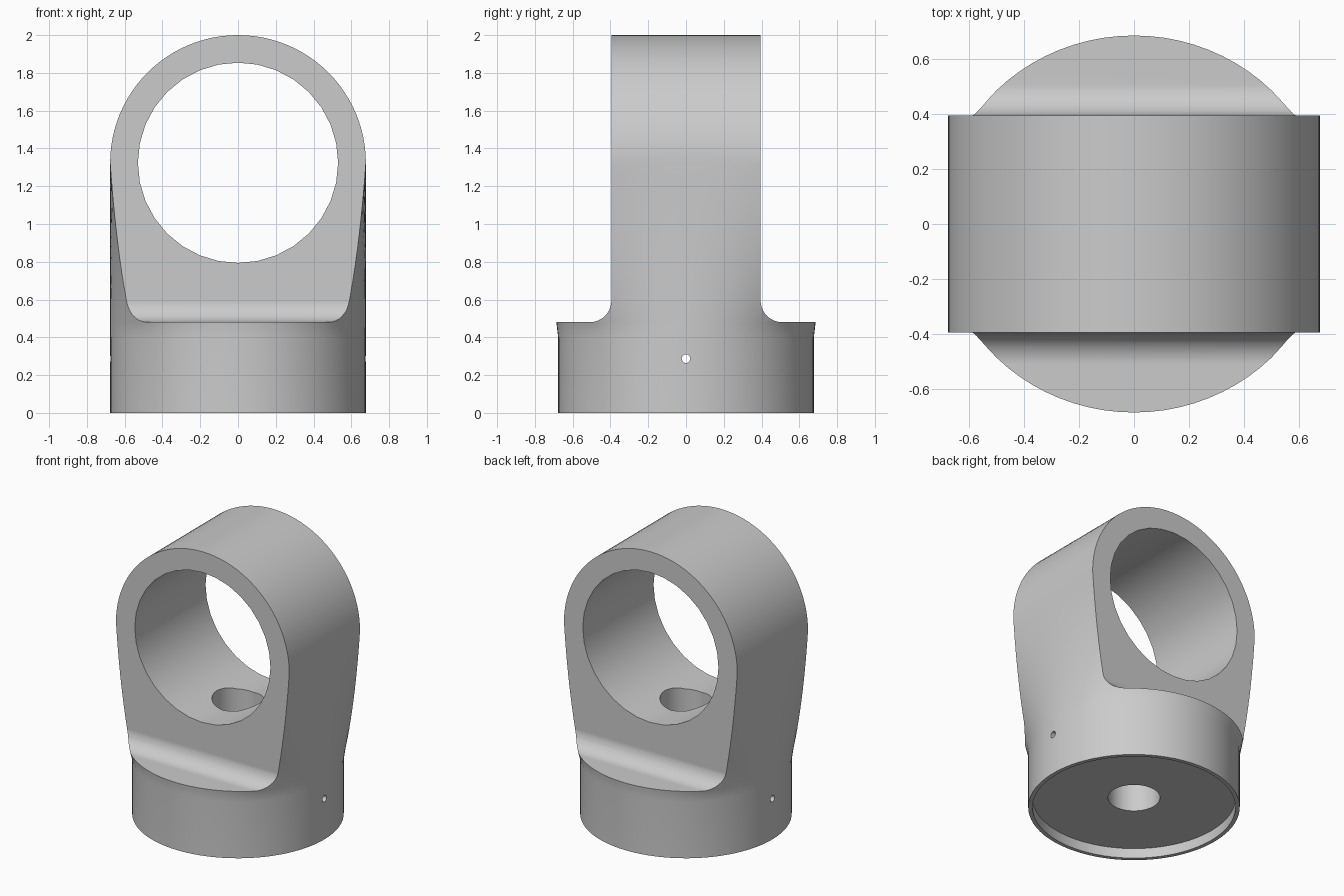
import bpy, bmesh, math
from mathutils import Matrix

cube = bpy.data.objects.get("Cube")
if cube:
    bpy.data.objects.remove(cube, do_unlink=True)

R = 0.677          # base and eye radius
EYE_Z = 1.324      # height of the eye centre
EYE_R = 0.53       # bore radius
HALF = 0.395       # half thickness of the eye
STEP_Z = 0.48      # height of the shoulders
FILLET = 0.115
BLEND_Z = 0.4      # round base starts turning into the flat-sided eye
SEG = 80

grey = bpy.data.materials.new("plain grey metal")
grey.use_nodes = True
grey.diffuse_color = (0.6, 0.6, 0.6, 1)
grey.node_tree.nodes["Principled BSDF"].inputs["Base Color"].default_value = (0.6, 0.6, 0.6, 1)


def make_object(name, bm):
    bmesh.ops.recalc_face_normals(bm, faces=bm.faces)
    mesh = bpy.data.meshes.new(name)
    bm.to_mesh(mesh)
    bm.free()
    mesh.materials.append(grey)
    obj = bpy.data.objects.new(name, mesh)
    bpy.context.collection.objects.link(obj)
    return obj


def cylinder(name, radius, depth, centre, axis, sides):
    bm = bmesh.new()
    turn = {"X": Matrix.Rotation(math.pi / 2, 4, "Y"),
            "Y": Matrix.Rotation(math.pi / 2, 4, "X"),
            "Z": Matrix()}[axis]
    bmesh.ops.create_cone(bm, cap_ends=True, segments=sides, radius1=radius,
                          radius2=radius, depth=depth,
                          matrix=Matrix.Translation(centre) @ turn)
    return make_object(name, bm)


def section(z, blend, x_scale):
    """Horizontal outline between a circle and a straight-sided shape."""
    pts = []
    for i in range(SEG):
        a = 2 * math.pi * i / SEG
        c, s = math.cos(a), math.sin(a)
        flat = math.copysign(min(1, abs(c) / 0.7), c)
        x = R * (c + (flat - c) * blend) * x_scale
        y = R * s * (1 + 0.12 * blend)
        pts.append((x, y, z))
    return pts


def lofted_body():
    """Round base, blended neck and half-round top."""
    rings = [section(0, 0, 1)]
    steps = 12
    for k in range(steps + 1):
        t = k / steps
        rings.append(section(BLEND_Z + (EYE_Z - BLEND_Z) * t, t * (1.35 - 0.35 * t), 1))
    arc = 24
    for k in range(1, arc + 1):
        a = math.radians(89.5) * k / arc
        rings.append(section(EYE_Z + (2 - EYE_Z) * math.sin(a), 1, math.cos(a)))
    bm = bmesh.new()
    loops = [[bm.verts.new(p) for p in ring] for ring in rings]
    for low, high in zip(loops, loops[1:]):
        for i in range(SEG):
            j = (i + 1) % SEG
            bm.faces.new((low[i], low[j], high[j], high[i]))
    bm.faces.new(loops[0][::-1])
    bm.faces.new(loops[-1])
    return make_object("eye_mount_body", bm)


def side_envelope():
    """Side profile with filleted shoulders, extruded across the width."""
    half = [(0.9, -0.1), (0.9, STEP_Z)]
    for k in range(11):
        a = math.radians(270 - 9 * k)
        half.append((HALF + FILLET * (1 + math.cos(a)), STEP_Z + FILLET * (1 + math.sin(a))))
    half.append((HALF, 2.2))
    outline = half + [(-y, z) for y, z in reversed(half)]
    bm = bmesh.new()
    face = bm.faces.new([bm.verts.new((-1, y, z)) for y, z in outline])
    result = bmesh.ops.extrude_face_region(bm, geom=[face])
    moved = [v for v in result["geom"] if isinstance(v, bmesh.types.BMVert)]
    bmesh.ops.translate(bm, verts=moved, vec=(2, 0, 0))
    return make_object("side_envelope", bm)


body = lofted_body()
bpy.ops.object.select_all(action="DESELECT")
bpy.context.view_layer.objects.active = body
body.select_set(True)

# Trim to the stepped side profile, then cut the bores and the recess
cuts = [
    (side_envelope(), "INTERSECT"),
    (cylinder("main_bore", EYE_R, 3, (0, 0, EYE_Z), "Y", 32), "DIFFERENCE"),
    (cylinder("bottom_recess", 0.65, 0.2, (0, 0, -0.03), "Z", 64), "DIFFERENCE"),
    (cylinder("stem_hole", 0.167, 1.4, (0, 0, 0.5), "Z", 32), "DIFFERENCE"),
    (cylinder("cross_pin_hole", 0.023, 2, (0, 0, 0.287), "X", 16), "DIFFERENCE"),
]
for cutter, operation in cuts:
    cutter.hide_render = True
    mod = body.modifiers.new(cutter.name, "BOOLEAN")
    mod.operation = operation
    mod.solver = "EXACT"
    mod.object = cutter
    bpy.ops.object.modifier_apply(modifier=mod.name)
    bpy.data.objects.remove(cutter, do_unlink=True)

# Smooth curved walls with crisp edges
bpy.ops.object.shade_smooth_by_angle(angle=math.radians(30))
weighted = body.modifiers.new("flat_face_normals", "WEIGHTED_NORMAL")
weighted.keep_sharp = True
